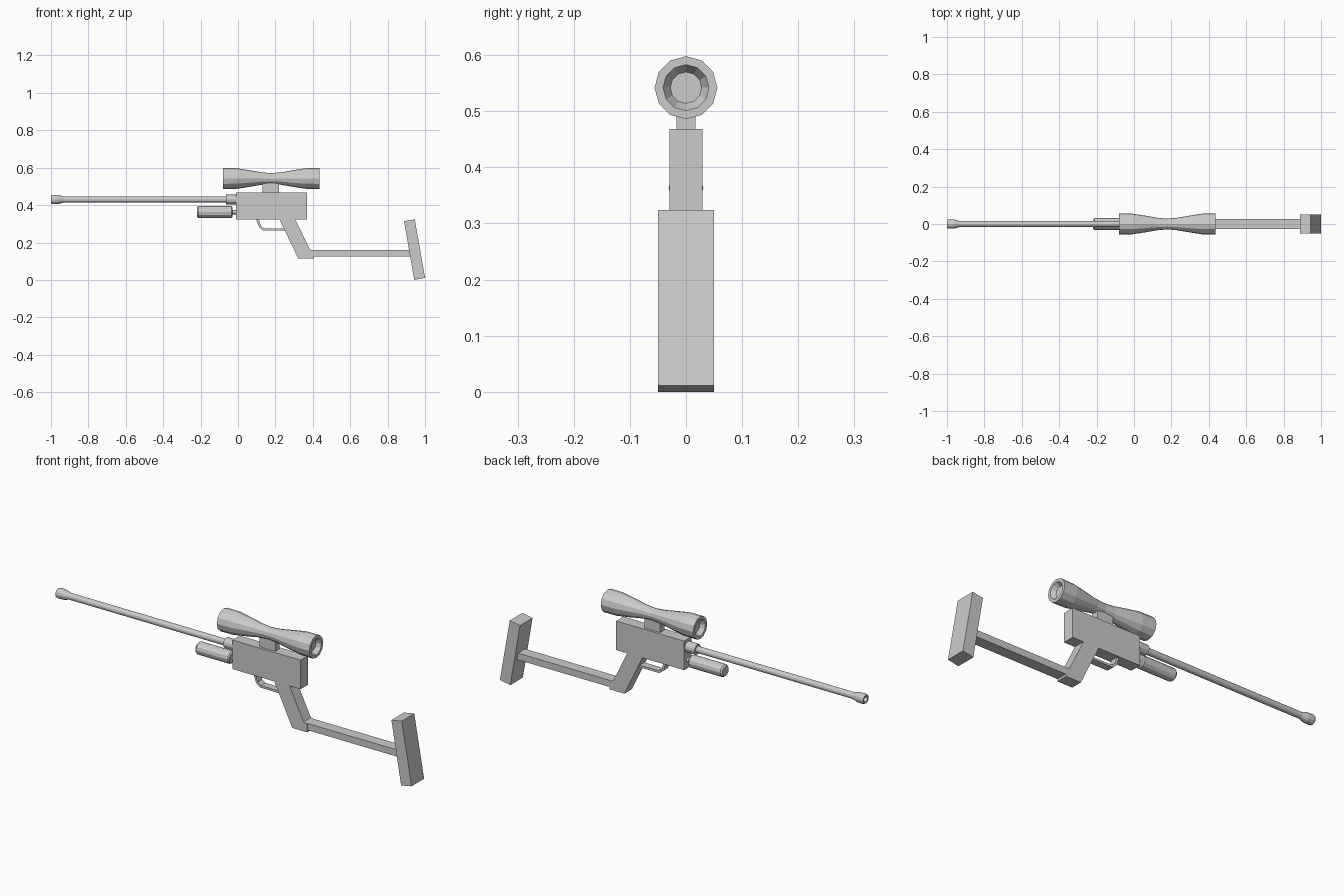
import bpy, bmesh, math

if "Cube" in bpy.data.objects:
    bpy.data.objects.remove(bpy.data.objects["Cube"])


def finish(name, bm):
    bmesh.ops.recalc_face_normals(bm, faces=bm.faces)
    mesh = bpy.data.meshes.new(name)
    bm.to_mesh(mesh)
    bm.free()
    ob = bpy.data.objects.new(name, mesh)
    bpy.context.collection.objects.link(ob)
    return ob


def plate(name, outline, half):
    """Extrude an x-z outline symmetrically across y."""
    bm = bmesh.new()
    face = bm.faces.new([bm.verts.new((x, -half, z)) for x, z in outline])
    out = bmesh.ops.extrude_face_region(bm, geom=[face])
    for v in out["geom"]:
        if isinstance(v, bmesh.types.BMVert):
            v.co.y = half
    return finish(name, bm)


def lathe(name, profile, z, sides=12):
    """Revolve (x, radius) points about a line parallel to x, capping both ends."""
    bm = bmesh.new()
    rings = []
    for x, r in profile:
        angles = [2 * math.pi * i / sides for i in range(sides)]
        rings.append([bm.verts.new((x, r * math.sin(a), z + r * math.cos(a))) for a in angles])
    for a, b in zip(rings, rings[1:]):
        for i in range(sides):
            j = (i + 1) % sides
            bm.faces.new((a[i], a[j], b[j], b[i]))
    bm.faces.new(rings[0])
    bm.faces.new(rings[-1])
    return finish(name, bm)


def rect(x0, x1, z0, z1):
    return [(x0, z0), (x1, z0), (x1, z1), (x0, z1)]


# Body, grip and stock
plate("receiver", rect(-0.01, 0.368, 0.322, 0.468), 0.029)
plate("grip", [(0.222, 0.322), (0.307, 0.322), (0.385, 0.162), (0.405, 0.158),
               (0.405, 0.115), (0.322, 0.115)], 0.029)
plate("stock_bar", rect(0.38, 0.935, 0.126, 0.16), 0.028)
plate("butt_plate", [(0.888, 0.314), (0.945, 0.324), (1.0, 0.011), (0.942, 0.0)], 0.05)

# Trigger guard strip
plate("trigger_guard", [(0.098, 0.322), (0.113, 0.282), (0.135, 0.264), (0.252, 0.264),
                        (0.248, 0.275), (0.14, 0.275), (0.122, 0.288), (0.112, 0.322)], 0.018)

# Barrel with flared hollow tip and collar
lathe("barrel", [(-0.945, 0.016), (-0.05, 0.016)], 0.43)
lathe("barrel_tip", [(-0.955, 0.012), (-1.0, 0.014), (-1.0, 0.022), (-0.99, 0.025),
                     (-0.96, 0.024), (-0.932, 0.016)], 0.43)
lathe("barrel_collar", [(-0.065, 0.026), (-0.005, 0.026)], 0.43)

# Lower tube
lathe("lower_tube", [(-0.22, 0.025), (-0.212, 0.031), (-0.036, 0.031), (-0.03, 0.026)], 0.363)
lathe("lower_tube_pin", [(-0.035, 0.012), (-0.005, 0.012)], 0.363)

# Scope: hourglass body with recessed lenses, built from a mirrored half profile
mid = 0.178
half = [(0.235, 0.028), (0.257, 0.041), (0.257, 0.056), (0.185, 0.055),
        (0.12, 0.045), (0.05, 0.033)]
profile = [(mid - d, r) for d, r in half] + [(mid, 0.029)] + [(mid + d, r) for d, r in reversed(half)]
lathe("scope", profile, 0.542)
plate("scope_mount", rect(0.132, 0.22, 0.465, 0.522), 0.017)
